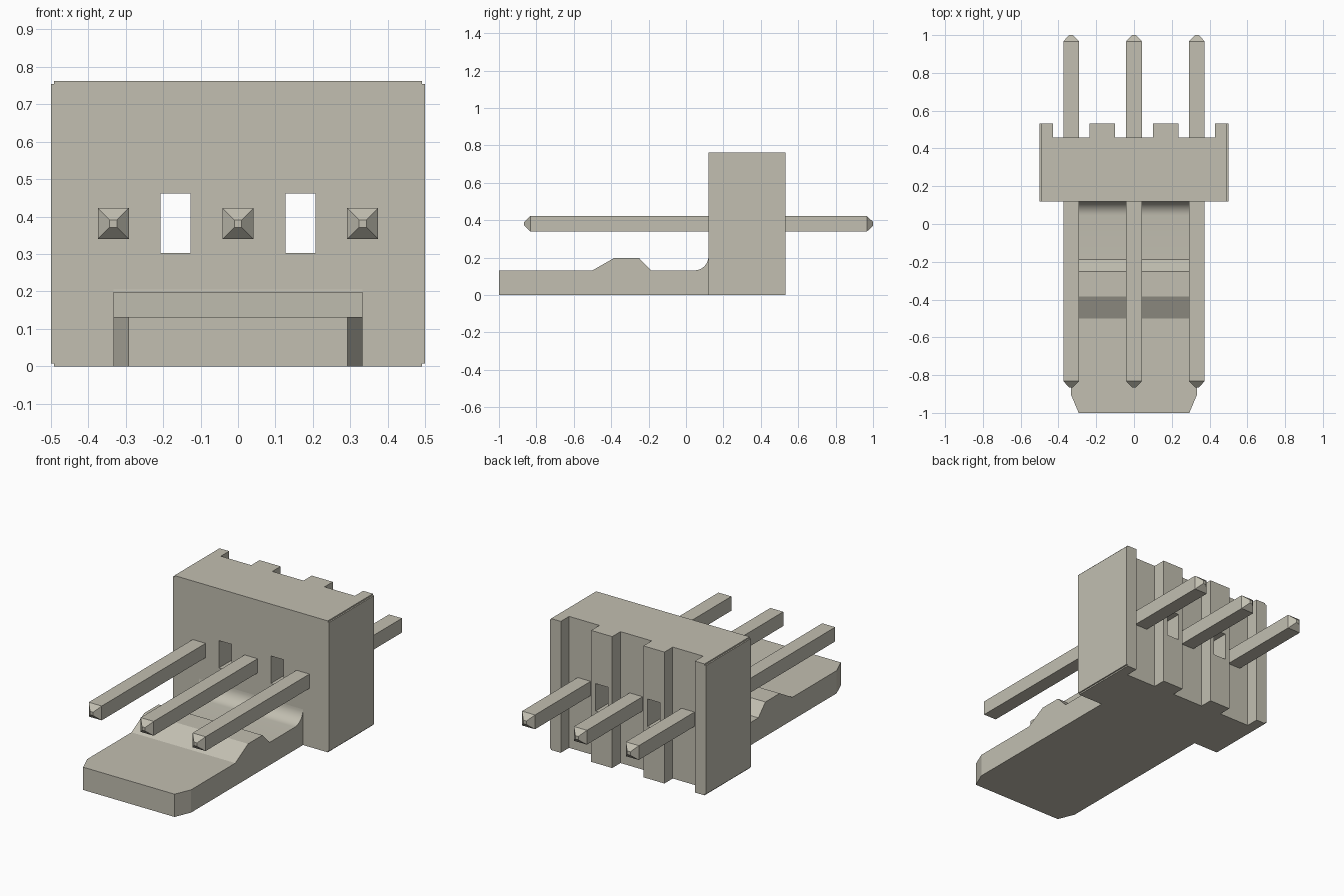
import bpy, bmesh, math
from mathutils import Vector

if "Cube" in bpy.data.objects:
    bpy.data.objects.remove(bpy.data.objects["Cube"], do_unlink=True)

plastic = bpy.data.materials.new("warm_grey_plastic")
plastic.use_nodes = True
COLOUR = (0.54, 0.52, 0.44, 1)
plastic.diffuse_color = COLOUR
plastic.node_tree.nodes["Principled BSDF"].inputs["Base Color"].default_value = COLOUR


def finish(bm, name):
    bmesh.ops.recalc_face_normals(bm, faces=bm.faces)
    mesh = bpy.data.meshes.new(name)
    bm.to_mesh(mesh)
    bm.free()
    mesh.materials.append(plastic)
    obj = bpy.data.objects.new(name, mesh)
    bpy.context.collection.objects.link(obj)
    return obj


def prism(points, offset):
    """Extrude a closed outline along an offset."""
    bm = bmesh.new()
    face = bm.faces.new([bm.verts.new(p) for p in points])
    new = bmesh.ops.extrude_face_region(bm, geom=[face], use_keep_orig=True)
    verts = [v for v in new["geom"] if isinstance(v, bmesh.types.BMVert)]
    bmesh.ops.translate(bm, verts=verts, vec=offset)
    return bm


# Housing: plan outline with three full-height grooves in the back
FRONT, GROOVE, BACK, HEIGHT = 0.12, 0.457, 0.533, 0.762
half = [(0.1, GROOVE), (0.1, BACK), (0.235, BACK), (0.235, GROOVE),
        (0.43, GROOVE), (0.43, BACK), (0.5, BACK), (0.5, FRONT)]
plan = half + [(-x, y) for x, y in reversed(half)]
bm = prism([(x, y, 0) for x, y in plan], (0, 0, HEIGHT))
corners = [e for e in bm.edges
           if all(abs(abs(v.co.x) - 0.5) < 1e-4 for v in e.verts)
           and abs(e.verts[0].co.y - e.verts[1].co.y) > 0.1]
bmesh.ops.bevel(bm, geom=corners, offset=0.008, segments=2, affect='EDGES')
housing = finish(bm, "housing")

# Two rectangular slots through the housing
for side in (-1, 1):
    outline = [(side * x, 0, z) for x, z in
               ((0.127, 0.302), (0.207, 0.302), (0.207, 0.461), (0.127, 0.461))]
    cutter = finish(prism(outline, (0, 0.8, 0)), "slot_cutter")
    cutter.hide_render = True
    cutter.hide_viewport = True
    cut = housing.modifiers.new("slot", 'BOOLEAN')
    cut.operation = 'DIFFERENCE'
    cut.solver = 'EXACT'
    cut.object = cutter

# Locking tongue: side profile with a ramp bump and a fillet at the housing
WIDTH, TOP, RADIUS = 0.333, 0.132, 0.075
profile = [(FRONT, 0), (-1, 0), (-1, TOP), (-0.5, TOP), (-0.383, 0.199),
           (-0.252, 0.199), (-0.187, TOP)]
STEPS = 10
for i in range(STEPS + 1):
    a = math.pi / 2 * i / STEPS
    profile.append((FRONT - RADIUS + RADIUS * math.sin(a),
                    TOP + RADIUS - RADIUS * math.cos(a)))
bm = prism([(-WIDTH, y, z) for y, z in profile], (2 * WIDTH, 0, 0))
# Clipped front corners
for side in (-1, 1):
    cut = bmesh.ops.bisect_plane(
        bm, geom=bm.verts[:] + bm.edges[:] + bm.faces[:],
        plane_co=(side * WIDTH, -0.905, 0),
        plane_no=Vector((side * 0.095, -0.04, 0)).normalized(), clear_outer=True)
    rim = [e for e in cut["geom_cut"] if isinstance(e, bmesh.types.BMEdge)]
    bmesh.ops.holes_fill(bm, edges=rim)
tongue = finish(bm, "locking_tongue")
bpy.context.view_layer.objects.active = tongue
tongue.select_set(True)
bpy.ops.object.shade_smooth_by_angle(angle=math.radians(20))

# Square pins with blunt pyramid tips
PIN, TIP, PIN_Z = 0.0415, 0.01, 0.381
sections = [(-0.865, TIP), (-0.832, PIN), (0.967, PIN), (1.0, TIP)]
for name, x in (("right_pin", -0.333), ("middle_pin", 0), ("left_pin", 0.333)):
    bm = bmesh.new()
    rings = [[bm.verts.new((x + sx * r, y, PIN_Z + sz * r))
              for sx, sz in ((-1, -1), (1, -1), (1, 1), (-1, 1))]
             for y, r in sections]
    for a, b in zip(rings, rings[1:]):
        for i in range(4):
            j = (i + 1) % 4
            bm.faces.new((a[i], a[j], b[j], b[i]))
    bm.faces.new(rings[0])
    bm.faces.new(rings[-1])
    finish(bm, name)
